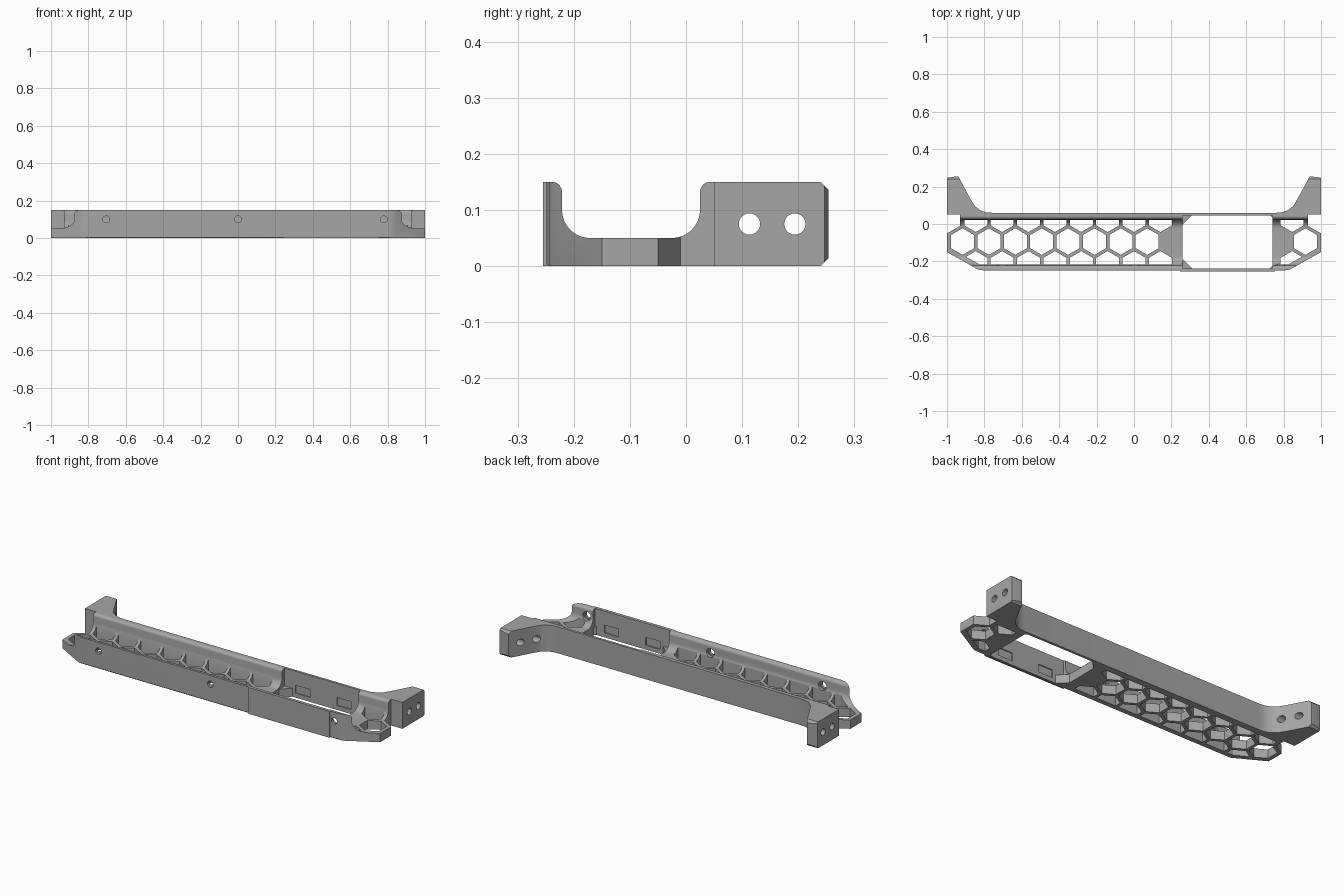
import bpy, bmesh, math
from mathutils import Matrix

if "Cube" in bpy.data.objects:
    bpy.data.objects.remove(bpy.data.objects["Cube"])

grey = bpy.data.materials.new("plain_grey")
grey.use_nodes = True
grey.diffuse_color = (0.38, 0.38, 0.38, 1)
grey.node_tree.nodes["Principled BSDF"].inputs["Base Color"].default_value = (0.38, 0.38, 0.38, 1)


def add_prism(bm, points, lo, hi, axis="z"):
    """Extrude a polygon along z, x (points are y, z) or y (points are x, z)."""
    place = {"z": lambda a, b, h: (a, b, h),
             "x": lambda a, b, h: (h, a, b),
             "y": lambda a, b, h: (a, h, b)}[axis]
    low = [bm.verts.new(place(a, b, lo)) for a, b in points]
    high = [bm.verts.new(place(a, b, hi)) for a, b in points]
    faces = [bm.faces.new(low), bm.faces.new(high)]
    for i in range(len(points)):
        j = (i + 1) % len(points)
        faces.append(bm.faces.new((low[i], low[j], high[j], high[i])))
    bmesh.ops.recalc_face_normals(bm, faces=faces)


def make(name, prisms):
    bm = bmesh.new()
    for p in prisms:
        add_prism(bm, *p)
    mesh = bpy.data.meshes.new(name)
    bm.to_mesh(mesh)
    bm.free()
    mesh.materials.append(grey)
    ob = bpy.data.objects.new(name, mesh)
    bpy.context.collection.objects.link(ob)
    return ob


def boolean(ob, tool, operation):
    tool.hide_render = True
    mod = ob.modifiers.new("cut", "BOOLEAN")
    mod.operation, mod.solver, mod.object = operation, "EXACT", tool
    bpy.context.view_layer.objects.active = ob
    bpy.ops.object.modifier_apply(modifier=mod.name)
    bpy.data.objects.remove(tool)


def arc(cx, cy, r, start, end, n=8):
    steps = [math.radians(start + (end - start) * i / n) for i in range(n + 1)]
    return [(cx + r * math.cos(t), cy + r * math.sin(t)) for t in steps]


def ring(cx, cy, r, n=24, turn=0):
    return arc(cx, cy, r, turn, turn + 360, n)[:-1]


def rect(x0, x1, y0, y1):
    return [(x0, y0), (x1, y0), (x1, y1), (x0, y1)]


def clip(points, nx, ny, d):
    """Keep the part of a convex polygon where nx*x + ny*y <= d."""
    out = []
    for i, p in enumerate(points):
        q = points[(i + 1) % len(points)]
        a, b = nx * p[0] + ny * p[1] - d, nx * q[0] + ny * q[1] - d
        if a <= 0:
            out.append(p)
        if a * b < 0:
            t = a / (a - b)
            out.append((p[0] + t * (q[0] - p[0]), p[1] + t * (q[1] - p[1])))
    return out


H = 0.15
FRONT, INNER_F, INNER_B = -0.249, -0.221, 0.025

# Channel cross-section with rounded lips and floor fillets, plus the ear depth
section = [(FRONT + 0.004, 0), (FRONT, 0.004), (FRONT, H)]
section += arc(INNER_F - 0.018, H - 0.018, 0.018, 90, 0)
section += arc(INNER_F + 0.05, 0.1, 0.05, 180, 270)
section += arc(INNER_B - 0.05, 0.1, 0.05, 270, 360)
section += arc(INNER_B + 0.018, H - 0.018, 0.018, 180, 90)
section += [(0.24, H), (0.254, H - 0.014), (0.254, 0.014), (0.24, 0)]
body = make("tray_body", [(section, -1.1, 1.1, "x")])

# Plan outline: angled front corners, notched ends and flared ears
half = [(0.8, FRONT - 0.02), (0.8, FRONT), (0.835, -0.243), (1, -0.15),
        (1, -0.05), (0.93, -0.01), (0.93, 0.05), (1, 0.05), (1, 0.247),
        (0.94, 0.256), (0.872, 0.13), (0.85, 0.095), (0.82, 0.072),
        (0.79, 0.062), (0.76, 0.06)]
outline = half[1:] + [(-x, y) for x, y in reversed(half[1:])]
boolean(body, make("outline_tool", [(outline, -0.05, 0.2)]), "INTERSECT")

# Honeycomb floor: one full row and two rows trimmed by the walls
PITCH, ROW_Y, R = 0.141, -0.094, 0.071
row = PITCH * math.sqrt(3) / 2
first = -PITCH * 6.5
cells = []
for k in [0, 1, 2, 3, 4, 5, 6, 7, 13]:
    cells.append(ring(first + k * PITCH, ROW_Y, R, 6, 30))
slope_x, slope_y = 0.491, -0.871
for k in [0, 1, 2, 3, 4, 5, 6, 7, 12]:
    x = first + (k + 0.5) * PITCH
    for side in (-1, 1):
        cell = ring(x, ROW_Y + side * row, R, 6, 30)
        cell = clip(cell, 0, 1, INNER_B - 0.003)
        cell = clip(cell, 0, -1, -INNER_F - 0.004)
        for sx in (-1, 1):
            cell = clip(cell, sx * slope_x, slope_y, 0.6217 - 0.028)
        cells.append(cell)
boolean(body, make("honeycomb_tool", [(c, -0.05, 0.2) for c in cells]), "DIFFERENCE")

# Device window: thin walls above, corner gussets at floor level
W0, W1, WF, WB = 0.26, 0.74, -0.237, 0.046
boolean(body, make("wall_recess_tool", [(rect(W0, W1, WF, WB), 0.048, 0.2)]), "DIFFERENCE")
opening = [(W0 + 0.05, WF), (W1 - 0.012, WF), (W1, WF + 0.012), (W1, WB - 0.012),
           (W1 - 0.012, WB), (W0 + 0.05, WB), (W0, WB - 0.05), (W0, WF + 0.05)]
boolean(body, make("floor_opening_tool", [(opening, -0.05, 0.06)]), "DIFFERENCE")

# Shallow latch pockets on both inner walls of the window
pockets = []
for x0 in (0.33, 0.59):
    for y in (WF, WB):
        pockets.append((rect(x0, x0 + 0.09, 0.025, 0.07), y - 0.006, y + 0.006, "y"))
boolean(body, make("pocket_tool", pockets), "DIFFERENCE")

# Screw holes through the front wall, wider on the inside
screws = (-0.705, 0, 0.78)
boolean(body, make("screw_tool", [(ring(x, 0.1, 0.018), -0.3, -0.18, "y") for x in screws]),
        "DIFFERENCE")
boolean(body, make("counterbore_tool", [(ring(x, 0.1, 0.025), -0.234, -0.18, "y") for x in screws]),
        "DIFFERENCE")

# Mounting holes through the ears
ears = [(ring(y, 0.075, 0.019), s * 0.95 - 0.15, s * 0.95 + 0.15, "x")
        for s in (-1, 1) for y in (0.113, 0.194)]
boolean(body, make("ear_hole_tool", ears), "DIFFERENCE")

# Slightly raised outer plate in front of the window
plate = make("front_plate", [(rect(0.245, 0.755, -0.255, FRONT + 0.002), 0, H)])

for ob in (body, plate):
    bpy.ops.object.select_all(action="DESELECT")
    ob.select_set(True)
    bpy.context.view_layer.objects.active = ob
    bpy.ops.object.shade_smooth_by_angle(angle=math.radians(25))
